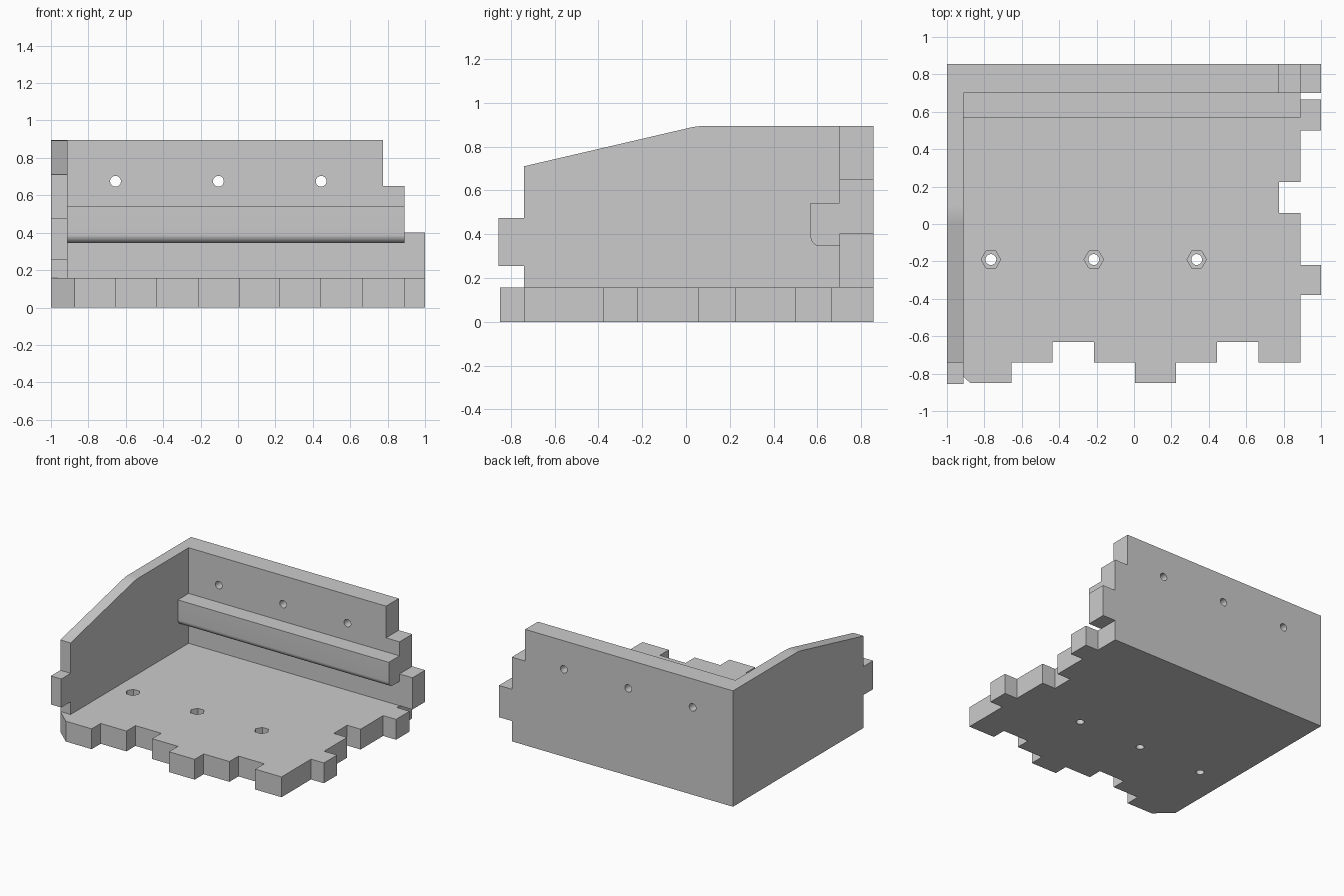
import bpy, bmesh, math
from mathutils import Vector

if "Cube" in bpy.data.objects:
    bpy.data.objects.remove(bpy.data.objects["Cube"])

grey = bpy.data.materials.new("light_grey")
grey.diffuse_color = (0.6, 0.6, 0.6, 1)
grey.use_nodes = True
grey.node_tree.nodes["Principled BSDF"].inputs["Base Color"].default_value = grey.diffuse_color


def prism(name, outline, axis, lo, hi):
    """Extrude a 2D outline along an axis (the other two axes keep their order)."""
    bm = bmesh.new()

    def place(p, d):
        c = list(p)
        c.insert("xyz".index(axis), d)
        return Vector(c)
    face = bm.faces.new([bm.verts.new(place(p, lo)) for p in outline])
    ext = bmesh.ops.extrude_face_region(bm, geom=[face])
    shift = place((0, 0), hi - lo)
    bmesh.ops.translate(bm, vec=shift,
                        verts=[g for g in ext["geom"] if isinstance(g, bmesh.types.BMVert)])
    bmesh.ops.recalc_face_normals(bm, faces=bm.faces)
    mesh = bpy.data.meshes.new(name)
    bm.to_mesh(mesh)
    bm.free()
    mesh.materials.append(grey)
    ob = bpy.data.objects.new(name, mesh)
    bpy.context.collection.objects.link(ob)
    return ob


def ring(cx, cy, r, n):
    return [(cx + r * math.cos(math.tau * i / n), cy + r * math.sin(math.tau * i / n))
            for i in range(n)]


def bend(a, b, c, n=8):
    """Rounded corner from a to c, pulled towards b."""
    return [tuple((1 - t) ** 2 * p + 2 * t * (1 - t) * q + t * t * r for p, q, r in zip(a, b, c))
            for t in (i / n for i in range(n + 1))]


def combine(body, tool, operation):
    mod = body.modifiers.new(operation.lower(), 'BOOLEAN')
    mod.operation, mod.solver, mod.object = operation, 'EXACT', tool
    bpy.context.view_layer.objects.active = body
    bpy.ops.object.modifier_apply(modifier=mod.name)
    bpy.data.objects.remove(tool)


# Floor plate: finger joints along the front and right edges
front = [(-0.875, -0.74), (-0.655, -0.85), (-0.435, -0.74), (-0.215, -0.63),
         (0.005, -0.74), (0.225, -0.85), (0.445, -0.74), (0.665, -0.63), (0.89, -0.74)]
outline = [(-1, 0.855), (-1, -0.74), (-0.875, -0.74)]
for (x0, _), (x1, y) in zip(front, front[1:]):
    outline += [(x0, y), (x1, y)]
outline.remove((-0.875, -0.74))
for y0, y1, x in [(-0.38, -0.22, 1.0), (0.06, 0.225, 0.775), (0.50, 0.665, 1.0)]:
    outline += [(0.89, y0), (x, y0), (x, y1), (0.89, y1)]
outline.append((0.89, 0.855))
body = prism("corner_panel", outline, 'z', 0, 0.157)

# Left side wall: sloping top and one front tab
left = prism("left_wall", [(0.855, 0), (-0.74, 0), (-0.74, 0.255), (-0.855, 0.255),
                           (-0.855, 0.475), (-0.74, 0.475), (-0.74, 0.71)]
             + bend((0.0, 0.882), (0.05, 0.895), (0.1, 0.895)) + [(0.855, 0.895)],
             'x', -1, -0.912)

# Back wall: stepped right edge with a tab
back = prism("back_wall", [(-1, 0), (0.89, 0), (0.89, 0.157), (1, 0.157), (1, 0.402),
                           (0.89, 0.402), (0.89, 0.65), (0.775, 0.65), (0.775, 0.895),
                           (-1, 0.895)], 'y', 0.70, 0.855)

# Ledge along the back wall, rounded on its lower front edge
arc = [(0.614 - 0.045 * math.cos(a), 0.39 - 0.045 * math.sin(a))
       for a in (math.pi / 2 * i / 10 for i in range(11))]
ledge = prism("ledge", [(0.75, 0.542), (0.569, 0.542)] + arc + [(0.75, 0.345)],
              'x', -0.95, 0.89)

for part in (left, back, ledge):
    combine(body, part, 'UNION')

# Screw holes through the back wall and floor, with hexagonal nut pockets in the floor
for i in range(3):
    x = -0.655 + 0.55 * i
    combine(body, prism("wall_hole", ring(x, 0.675, 0.029, 24), 'y', 0.6, 0.95), 'DIFFERENCE')
    x -= 0.11
    combine(body, prism("floor_hole", ring(x, -0.19, 0.029, 24), 'z', -0.1, 0.3), 'DIFFERENCE')
    combine(body, prism("nut_pocket", ring(x, -0.19, 0.052, 6), 'z', 0.085, 0.3), 'DIFFERENCE')

# Merge flush faces, then smooth only the rounded edges
bm = bmesh.new()
bm.from_mesh(body.data)
bmesh.ops.remove_doubles(bm, verts=bm.verts, dist=1e-4)
bmesh.ops.dissolve_limit(bm, angle_limit=0.002, verts=bm.verts, edges=bm.edges)
bm.to_mesh(body.data)
bm.free()
body.select_set(True)
bpy.context.view_layer.objects.active = body
bpy.ops.object.shade_smooth_by_angle(angle=math.radians(30))
